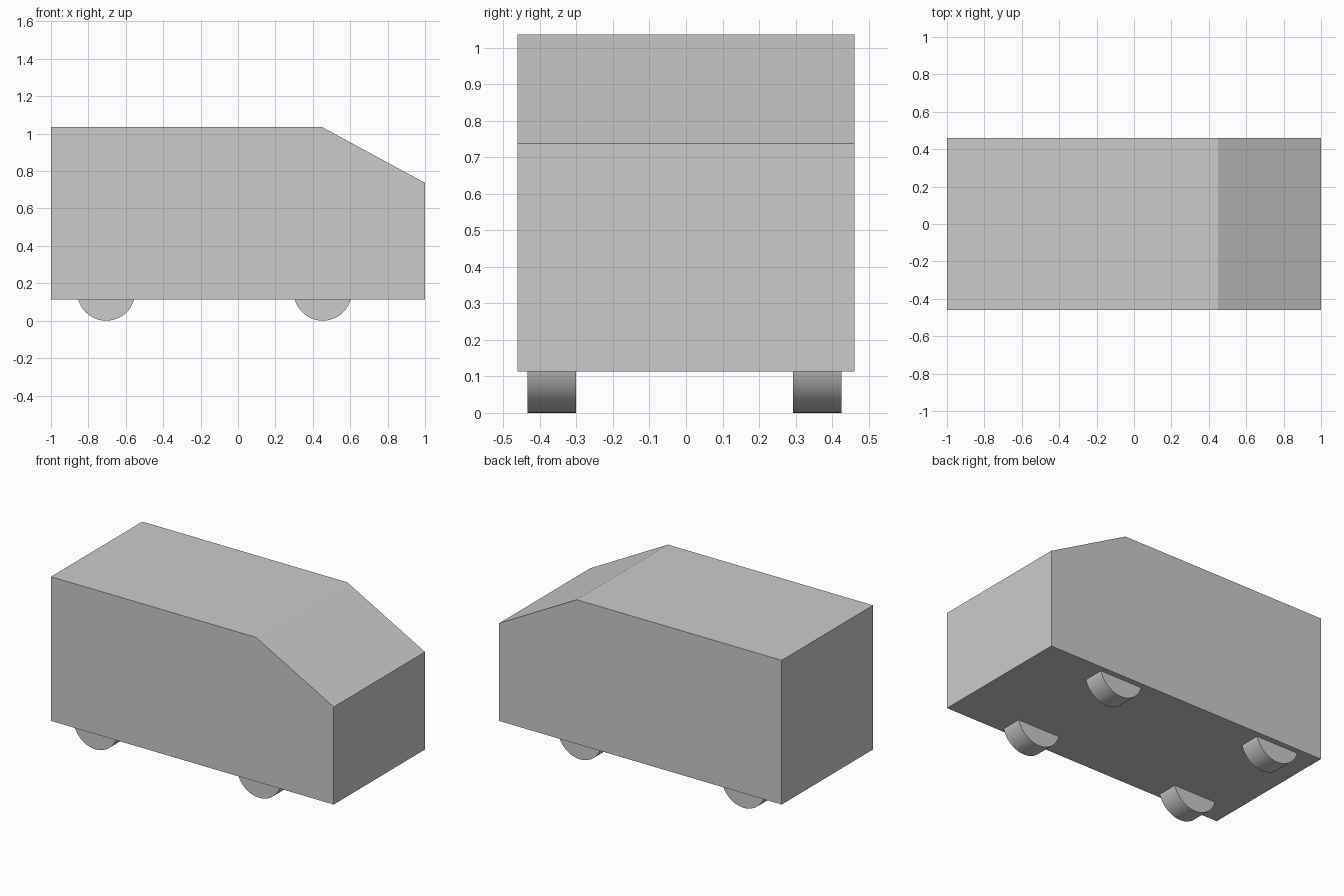
import bpy, bmesh, math

if "Cube" in bpy.data.objects:
    bpy.data.objects.remove(bpy.data.objects["Cube"])

# Body: side profile extruded across the width
HALF_W = 0.461
profile = [(-1, 0.113), (1, 0.113), (1, 0.737), (0.45, 1.035), (-1, 1.035)]
bm = bmesh.new()
side = bm.faces.new([bm.verts.new((x, -HALF_W, z)) for x, z in profile])
ext = bmesh.ops.extrude_face_region(bm, geom=[side])
bmesh.ops.translate(bm, vec=(0, 2 * HALF_W, 0),
                    verts=[g for g in ext["geom"] if isinstance(g, bmesh.types.BMVert)])
bmesh.ops.recalc_face_normals(bm, faces=bm.faces[:])
mesh = bpy.data.meshes.new("van_body")
bm.to_mesh(mesh)
bm.free()
bpy.context.collection.objects.link(bpy.data.objects.new("van_body", mesh))


# Wheels: full discs sunk partly into the body
def wheel(name, x, y, radius=0.155, width=0.133):
    bpy.ops.mesh.primitive_cylinder_add(vertices=64, radius=radius, depth=width,
                                        location=(x, y, radius),
                                        rotation=(math.pi / 2, 0, 0))
    bpy.context.object.name = name
    bpy.ops.object.shade_smooth_by_angle(angle=math.radians(30))


for end, x in (("rear", -0.705), ("front", 0.453)):
    for flank, y in (("right", -0.368), ("left", 0.359)):
        wheel(f"{end}_{flank}_wheel", x, y)
